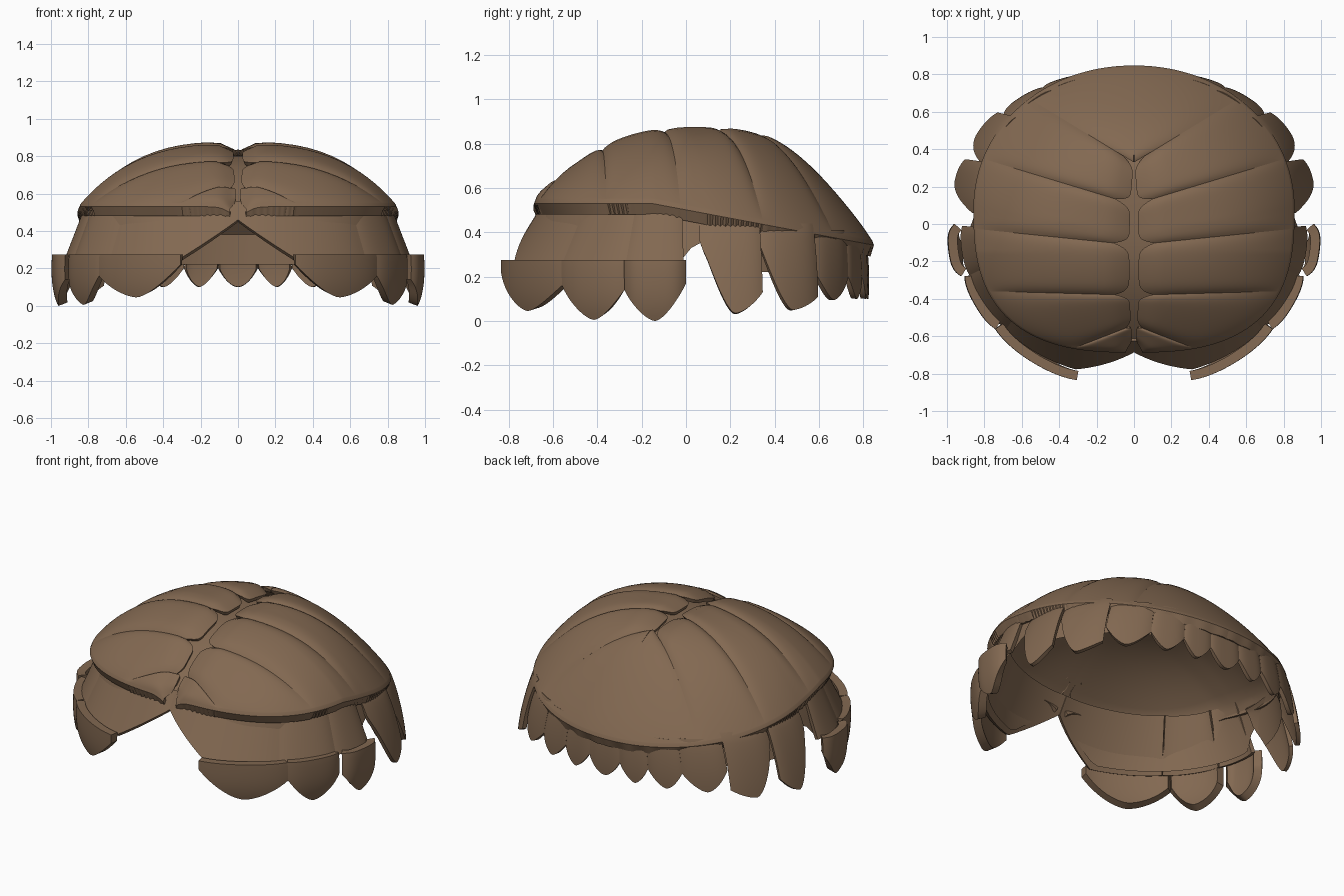
import bpy, bmesh
from math import sin, cos, pi, radians, exp

cube = bpy.data.objects.get("Cube")
if cube:
    bpy.data.objects.remove(cube, do_unlink=True)

brown = bpy.data.materials.new("warm_brown")
brown.use_nodes = True
COLOUR = (0.225, 0.14, 0.083, 1)
brown.diffuse_color = COLOUR
brown.node_tree.nodes["Principled BSDF"].inputs["Base Color"].default_value = COLOUR

# Dome outline: half width, half depth, centre in y, roundness front and rear
A, B, CY = 0.85, 0.76, 0.08
N_FRONT, N_REAR = 2.7, 2.05


def lerp(p, q, t):
    return p + (q - p) * t


def outline(deg, a, b, cy, n):
    c, s = cos(radians(deg)), sin(radians(deg))
    x = a * abs(c) ** (2 / n) * (1 if c > 0 else -1)
    y = b * abs(s) ** (2 / n) * (1 if s > 0 else -1)
    return x, y + cy


def dome_ring(deg, scale):
    n = N_FRONT if sin(radians(deg)) < 0 else N_REAR
    return outline(deg, A * scale, B * scale, CY, n)


def dome_height(x, y):
    n = N_FRONT if y < CY else N_REAR
    rho = (abs(x / A) ** n + abs((y - CY) / B) ** n) ** (1 / n)
    rim = 0.55 - 0.19 * max(0, y + 0.15)
    power = 2.9 - 1.6 * max(0, y) - 1.1 * max(0, -y)
    return rim + (0.86 - rim) * (1 - min(rho, 1) ** power)


def make_sheet(name, point, nu, nv, thick=0.03, mirror=True):
    """Grid surface from point(u, j), thickened inwards and mirrored."""
    bm = bmesh.new()
    rows = [[bm.verts.new(point(i / nu, j)) for j in range(nv + 1)] for i in range(nu + 1)]
    for i in range(nu):
        for j in range(nv):
            bm.faces.new((rows[i][j], rows[i][j + 1], rows[i + 1][j + 1], rows[i + 1][j]))
    bmesh.ops.remove_doubles(bm, verts=bm.verts, dist=0.0005)
    mesh = bpy.data.meshes.new(name)
    bm.to_mesh(mesh)
    bm.free()
    mesh.materials.append(brown)
    obj = bpy.data.objects.new(name, mesh)
    bpy.context.collection.objects.link(obj)
    bpy.ops.object.select_all(action='DESELECT')
    obj.select_set(True)
    bpy.context.view_layer.objects.active = obj
    if thick:
        solid = obj.modifiers.new("thickness", 'SOLIDIFY')
        solid.thickness, solid.offset = thick, -1
        bpy.ops.object.modifier_apply(modifier=solid.name)
    if mirror:
        mod = obj.modifiers.new("mirror", 'MIRROR')
        mod.use_mirror_merge = False
        bpy.ops.object.modifier_apply(modifier=mod.name)
    bpy.ops.object.shade_smooth_by_angle(angle=radians(35))


# Lower edge of the front walls: rises to a peak over the opening
def opening_edge(u, deg):
    return max(0.25, 0.46 - 0.62 * cos(radians(deg)))


# Smooth inner bowl: dome, then a wall down to the roots of the teeth
def bowl(u, j):
    deg = -90 + 180 * u
    t = min(j / 16, 1) * 0.92
    x, y = dome_ring(deg, t)
    z = dome_height(x, y) - 0.055
    if j > 16:
        low = opening_edge(u, deg) if deg < 0 else 0.22
        low = max(low, 0.38 - 0.025 * abs(deg - 2))
        target = lerp(z, low, (j - 16) / 8)
        spread = ((z - target) / (z - 0.22)) ** 0.8
        bx, by = outline(deg, 0.895, 0.78, 0, 2)
        x, y, z = lerp(x, bx, spread), lerp(y, by, spread), target
    return x, y, z


make_sheet("inner_bowl", bowl, 60, 24, thick=0)


# Upper plates, each fanning from the midline to a rippled rolled rim
def upper_plate(name, seam0, seam1, rear=False):
    rows = 18
    (x0, y0, deg0), (x1, y1, deg1) = seam0, seam1

    def point(u, j):
        across = u / 2 if rear else u
        corner = 0.1 * abs(2 * across - 1) ** 6
        t = lerp(0 if rear else corner, 1, sin(min(j / rows, 1) * pi / 2))
        deg = lerp(deg0, deg1, u)
        ox, oy = dome_ring(deg, 1)
        x, y = lerp(lerp(x0, x1, u), ox, t), lerp(lerp(y0, y1, u), oy, t)
        z = dome_height(x, y) + 0.018 * (1 - abs(2 * across - 1) ** 6) * (1 - t ** 9)
        if not rear:
            z -= 0.045 * exp(-(x / 0.07) ** 2)
        if j > rows:
            scale, drop = ((1.01, 0.02), (0.985, 0.07), (0.95, 0.065))[j - rows - 1]
            if j == rows + 2:
                scale += 0.006 * sin(deg * 3.7)
            x, y = dome_ring(deg, scale)
            z -= drop
        return x, y, z

    make_sheet(name, point, 28, rows + 3, 0.025)


# Seams: start on the midline, then the angle where they meet the rim
SEAMS = ((0.01, -0.62, -89), (0.015, -0.545, -75), (0.025, -0.38, -28.5),
         (0.025, -0.11, -4), (0.02, 0.11, 20), (0.002, 0.33, 50))
PLATES = ("front_lobe", "front_upper_plate", "front_crown_plate",
          "middle_crown_plate", "rear_crown_plate")
for label, first, second in zip(PLATES, SEAMS, SEAMS[1:]):
    upper_plate(label, first, second)
upper_plate("rear_upper_plate", SEAMS[-1], (0, 0.45, 90), rear=True)

# Outlines (centre in y, roundness) of the two lower wall groups
FRONT = (-0.05, 2)
REAR = (CY, 2.3)


# Curved wall panel: stacked outlines with a shaped lower edge
def wall(name, deg0, deg1, form, top, bottom, z_top, z_low, edge, ease=1.0,
         curl=0.0, bulge=0.008, thick=0.025, mirror=True):
    rows = 12

    def point(u, j):
        deg = lerp(deg0, deg1, u)
        z = lerp(z_top, edge(u, deg), j / rows)
        k = (z_top - z) / (z_top - z_low)
        swell = bulge * (1 - abs(2 * u - 1) ** 4) - curl * k ** 3
        spread = k ** ease
        a = lerp(top[0], bottom[0], spread) + swell
        b = lerp(top[1], bottom[1], spread) + swell
        return (*outline(deg, a, b, *form), z)

    make_sheet(name, point, 22, rows, thick, mirror)


def tooth_edge(tip, gap0, gap1):
    def edge(u, deg):
        side = 2 * u - 1
        return lerp(tip, gap0 if side < 0 else gap1, abs(side) ** 1.6)
    return edge


for label, d0, d1 in (("front", -90, -42), ("front_side", -42, -17), ("side", -17, 3)):
    wall(label + "_middle_panel", d0, d1, FRONT, (0.8, 0.575), (0.92, 0.765),
         0.56, 0.25, opening_edge)

# Large flared teeth around the front and sides
for label, d0, d1, width, swell, tip, g0, g1 in (
        ("front", -71, -38, 0.94, 0.01, 0.045, 0.22, 0.16),
        ("front_side", -38, -16, 0.94, 0.013, 0.005, 0.16, 0.14),
        ("side", -16, 3.5, 0.96, 0.035, 0.0, 0.14, 0.17)):
    wall(label + "_tooth", d0, d1, FRONT, (width, 0.83), (width + 0.01, 0.83), 0.275, 0.0,
         tooth_edge(tip, g0, g1), ease=0.6, curl=0.04, bulge=swell, thick=0.05)

# Rear teeth hanging straight from under the upper rim
for label, d0, d1, size, z_top, tip, g0, g1 in (
        ("rear_side", -1, 17, 1.06, 0.47, 0.035, 0.37, 0.13),
        ("rear_corner", 17, 40, 1.03, 0.44, 0.05, 0.34, 0.11),
        ("rear_outer", 40, 60, 1.0, 0.41, 0.095, 0.22, 0.2),
        ("rear_inner", 60, 74, 1.0, 0.4, 0.1, 0.2, 0.2),
        ("rear_near_centre", 74, 85, 1.0, 0.39, 0.1, 0.2, 0.2),
        ("rear_centre", 85, 95, 1.0, 0.39, 0.1, 0.2, 0.2)):
    wall(label + "_tooth", d0, d1, REAR, (0.8, 0.72), (0.92 * size, 0.75 * size),
         z_top, tip, tooth_edge(tip, g0, g1), ease=0.7, curl=0.015,
         mirror=label != "rear_centre")
